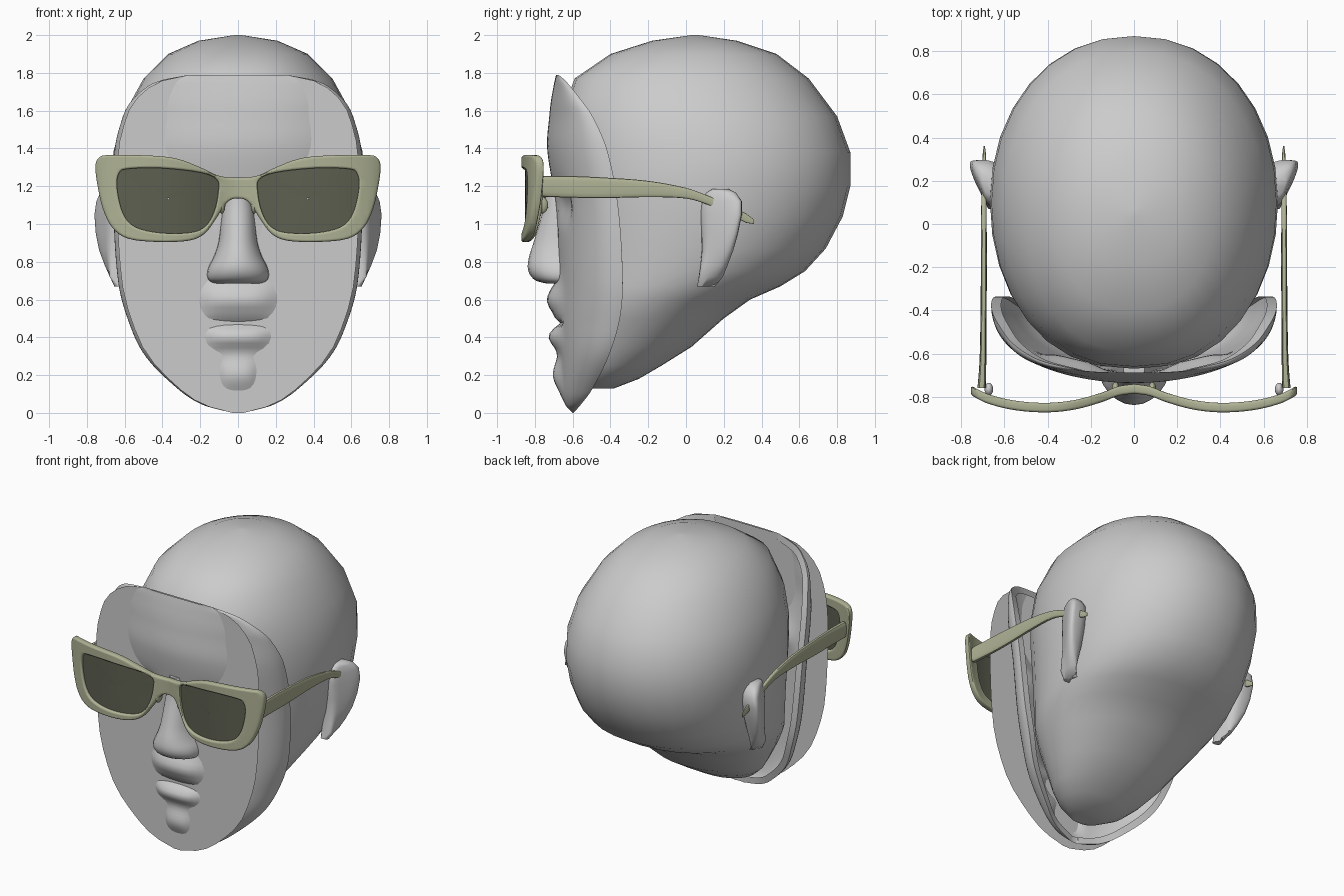
import bpy, bmesh, math
from mathutils import Vector

if "Cube" in bpy.data.objects:
    bpy.data.objects.remove(bpy.data.objects["Cube"])


def material(name, rgb):
    m = bpy.data.materials.new(name)
    m.diffuse_color = (*rgb, 1)
    m.use_nodes = True
    m.node_tree.nodes["Principled BSDF"].inputs["Base Color"].default_value = m.diffuse_color
    return m


OLIVE = material("olive_frame", (0.43, 0.45, 0.30))
DARK = material("dark_lens", (0.11, 0.115, 0.08))


def finish(name, bm, mat=None, angle=40):
    bmesh.ops.recalc_face_normals(bm, faces=bm.faces)
    me = bpy.data.meshes.new(name)
    bm.to_mesh(me)
    bm.free()
    ob = bpy.data.objects.new(name, me)
    bpy.context.collection.objects.link(ob)
    if mat:
        me.materials.append(mat)
    bpy.ops.object.select_all(action='DESELECT')
    bpy.context.view_layer.objects.active = ob
    ob.select_set(True)
    bpy.ops.object.shade_smooth_by_angle(angle=math.radians(angle))
    return ob


def interp(table, t):
    """Smooth interpolation of rows (key, values...) at key t."""
    n = len(table)
    i = max(0, min(n - 2, sum(r[0] <= t for r in table) - 1))
    a, b = table[i], table[i + 1]
    h = b[0] - a[0]
    u = min(1, max(0, (t - a[0]) / h))

    def slope(j, k):
        p, q = table[max(0, j - 1)], table[min(n - 1, j + 1)]
        return (q[k] - p[k]) / (q[0] - p[0])
    return [a[k] * (2*u**3 - 3*u*u + 1) + b[k] * (3*u*u - 2*u**3)
            + h * (slope(i, k) * (u**3 - 2*u*u + u) + slope(i + 1, k) * (u**3 - u*u))
            for k in range(1, len(a))]


def closed_spline(pts, steps=4):
    pts = [Vector(p) for p in pts]
    n, out = len(pts), []
    for i in range(n):
        a, b, c, d = (pts[(i + j) % n] for j in (-1, 0, 1, 2))
        for s in range(steps):
            t = s / steps
            out.append(0.5 * (2*b + (c - a)*t + (2*a - 5*b + 4*c - d)*t*t + (3*b - a - 3*c + d)*t**3))
    return out


def loft(rings, closed=True, caps=True):
    bm = bmesh.new()
    rows = [[bm.verts.new(p) for p in r] for r in rings]
    n = len(rows[0])
    for a, b in zip(rows, rows[1:]):
        for i in range(n if closed else n - 1):
            j = (i + 1) % n
            bm.faces.new((a[i], a[j], b[j], b[i]))
    if caps:
        bm.faces.new(rows[0])
        bm.faces.new(rows[-1])
    return bm


def spow(v, e):
    return math.copysign(abs(v) ** e, v)


def circle(n):
    return [(math.cos(2*math.pi*i/n), math.sin(2*math.pi*i/n)) for i in range(n)]


def ellipsoid(name, loc, size, mat=None):
    bm = bmesh.new()
    bmesh.ops.create_uvsphere(bm, u_segments=16, v_segments=10, radius=1)
    for v in bm.verts:
        v.co = Vector(loc) + Vector([c * s for c, s in zip(v.co, size)])
    return finish(name, bm, mat)


# Skull: horizontal rings (z, half width, front y, back y)
skull = [(.13, .12, -.56, -.38), (.18, .24, -.58, -.25), (.25, .32, -.59, -.13), (.35, .40, -.60, .03),
         (.5, .50, -.62, .20), (.6, .56, -.63, .34), (.67, .59, -.63, .50), (.75, .61, -.64, .63),
         (.87, .635, -.64, .74), (1.04, .655, -.65, .83), (1.2, .667, -.66, .87), (1.38, .66, -.67, .87),
         (1.57, .61, -.66, .80), (1.77, .50, -.59, .65), (1.9, .37, -.40, .48), (1.97, .21, -.18, .27),
         (2.0, .02, .03, .07)]
rings = []
for z, w, f, b in skull:
    rings.append([(w * spow(c, .93 if s > 0 else .84), (f + b)/2 + (b - f)/2 * spow(s, .98), z)
                  for c, s in circle(32)])
finish("skull", loft(rings), angle=60)

# Face shell: rows (z, half width, edge y, front y) with sculpted bumps
face = [(0, .03, -.595, -.60), (.04, .18, -.56, -.635), (.12, .31, -.50, -.658), (.3, .49, -.41, -.668),
        (.5, .585, -.35, -.675), (.7, .635, -.335, -.675), (1.1, .66, -.36, -.69), (1.4, .652, -.42, -.735),
        (1.58, .605, -.50, -.723), (1.65, .565, -.55, -.715), (1.72, .49, -.605, -.703),
        (1.76, .41, -.64, -.695), (1.79, .26, -.675, -.688)]
# bumps: x, z, x spread, z spread, forward amount
bumps = [(0, .60, .2, .085, .062), (0, .40, .17, .06, .055), (0, .2, .1, .09, .04),
         (.28, 1.1, .13, .09, -.035), (-.28, 1.1, .13, .09, -.035)]
rings = []
for i in range(91):
    z = .895 * (1 - math.cos(math.pi * i / 90))
    w, e, f = interp(face, z)
    row = []
    for j in range(49):
        t = math.pi * (j / 48 - .5)
        x, y = w * math.sin(t), e + (f - e) * math.cos(t)
        for bx, bz, sx, sz, amt in bumps:
            y -= amt * math.exp(-((x - bx)/sx)**4 - ((z - bz)/sz)**2)
        y += .03 * math.exp(-((z - .47)/.018)**2 - (x/.19)**6)   # mouth line
        row.append((x, y, z))
    rings.append(row)
bm = loft(rings, closed=False, caps=False)
edges = [e for e in bm.edges if e.is_boundary]
rim = bmesh.ops.extrude_edge_only(bm, edges=edges)["geom"]
for v in (g for g in rim if isinstance(g, bmesh.types.BMVert)):
    v.co.x *= .93
    v.co.z = .9 + (v.co.z - .9) * .95
finish("face_shell", bm, angle=60)

# Flat face plate that the forehead, muzzle and chin push through
side = [(.97 * interp(face, z)[0], z) for z in [1.79 * (1 - math.cos(math.pi * i / 24)) / 2 for i in range(25)]]
bm = bmesh.new()
bm.faces.new([bm.verts.new((x, -.675, z)) for x, z in side + [(-x, z) for x, z in side[::-1]]])
finish("face_plate", bm)

# Nose: rings (z, half width, tip y)
nose = [(.685, .12, -.735), (.695, .15, -.785), (.725, .165, -.822), (.77, .158, -.838), (.83, .128, -.83),
        (.9, .105, -.808), (1.0, .092, -.778), (1.1, .08, -.752), (1.24, .05, -.735)]
rings = []
for i in range(25):
    z = .685 + .555 * (i / 24) ** 1.5
    w, tip = interp(nose, z)
    rings.append([(w * c, min(-.66, -.66 + (tip + .66) * -s), z) for c, s in circle(24)])
finish("nose", loft(rings), angle=60)

# Ears: horizontal sections (z, outer x, front y, back y)
ear = [(.67, .63, .06, .14), (.72, .675, .07, .18), (.78, .705, .08, .205), (.86, .735, .09, .235),
       (.95, .753, .09, .26), (1.05, .76, .085, .28), (1.12, .75, .09, .28), (1.165, .73, .11, .25), (1.185, .70, .14, .21)]
for s in (-1, 1):
    rings = []
    for z, x, f, b in ear:
        sec = [(.60, f + .01), (min(x, .672), f), ((x + .68)/2, (f + b)/2 - .02), (x, b - .015), (x - .025, b + .015), (.63, b - .01)]
        rings.append([(s * p.x, p.y, z) for p in closed_spline(sec)])
    finish("ear", loft(rings), angle=60)

# Glasses front: outline and lens openings as a filled curve, sliced and bent in plan
wrap = [(0, -.785), (.07, -.795), (.15, -.825), (.27, -.858), (.4, -.872), (.55, -.862), (.68, -.83), (.76, -.79)]
half = [(0, 1.245), (.1, 1.255), (.2, 1.30), (.32, 1.345), (.46, 1.362), (.68, 1.365), (.735, 1.352), (.755, 1.305),
        (.743, 1.2), (.715, 1.08), (.665, .98), (.58, .922), (.42, .905), (.26, .912), (.175, .95), (.115, 1.03),
        (.07, 1.10), (.035, 1.13), (0, 1.135)]
hole = [(.105, 1.17), (.112, 1.235), (.2, 1.272), (.4, 1.295), (.58, 1.292), (.63, 1.268), (.64, 1.19),
        (.61, 1.06), (.545, .985), (.41, .953), (.25, .955), (.17, .99), (.125, 1.07)]
outline = half + [(-x, z) for x, z in half[-2:0:-1]]
cu = bpy.data.curves.new("frame_profile", 'CURVE')
cu.dimensions, cu.fill_mode = '2D', 'BOTH'
cu.extrude, cu.bevel_depth, cu.bevel_resolution, cu.offset = .01, .012, 2, -.012
for loop in (outline, hole, [(-x, z) for x, z in hole]):
    pts = closed_spline(loop)
    sp = cu.splines.new('POLY')
    sp.points.add(len(pts) - 1)
    for p, q in zip(sp.points, pts):
        p.co = (q.x, q.y, 0, 1)
    sp.use_cyclic_u = True
tmp = bpy.data.objects.new("frame_profile", cu)
bpy.context.collection.objects.link(tmp)
me = bpy.data.meshes.new_from_object(tmp.evaluated_get(bpy.context.evaluated_depsgraph_get()))
me.materials.clear()
bpy.data.objects.remove(tmp)
bm = bmesh.new()
bm.from_mesh(me)
bmesh.ops.remove_doubles(bm, verts=bm.verts, dist=1e-5)
for k in range(-24, 25):
    bmesh.ops.bisect_plane(bm, geom=bm.verts[:] + bm.edges[:] + bm.faces[:], dist=1e-5,
                           plane_co=(k * .031 + .001, 0, 0), plane_no=(1, 0, 0))
for v in bm.verts:
    x, z, d = v.co
    v.co = (x, interp(wrap, abs(x))[0] + .022 - d, z)
finish("glasses_frame", bm, OLIVE)

# Temple arms: (y, centre x, centre z, half thickness, half height)
arm = [(-.76, .705, 1.20, .02, .055), (-.65, .70, 1.198, .016, .057), (-.45, .697, 1.192, .014, .055),
       (-.2, .695, 1.185, .014, .043), (0, .695, 1.163, .013, .028), (.1, .695, 1.132, .012, .024),
       (.22, .695, 1.08, .01, .024), (.32, .693, 1.03, .008, .024), (.36, .693, 1.012, .003, .012)]
for s in (-1, 1):
    # Lenses: concentric rings following the wrap
    pts = closed_spline(hole)
    mid = sum(pts, Vector((0, 0))) / len(pts)
    rings = []
    for k in (1.03, .8, .6, .4, .2, .02):
        q = [mid + (p - mid) * k for p in pts]
        rings.append([(s * p.x, interp(wrap, p.x)[0] + .02, p.y) for p in q])
    finish("lens", loft(rings, caps=False), DARK)

    rings = []
    for i in range(29):
        y = -.76 + 1.12 * i / 28
        x, z, a, h = interp(arm, y)
        rings.append([(s * (x + a * spow(c, .6)), y, z + h * spow(d, .6)) for c, d in circle(16)])
    finish("temple_arm", loft(rings), OLIVE)
    ellipsoid("hinge", (s * .672, -.765, 1.2), (.02, .03, .03))
    ellipsoid("nose_pad", (s * .085, -.765, 1.10), (.018, .035, .045), OLIVE)
